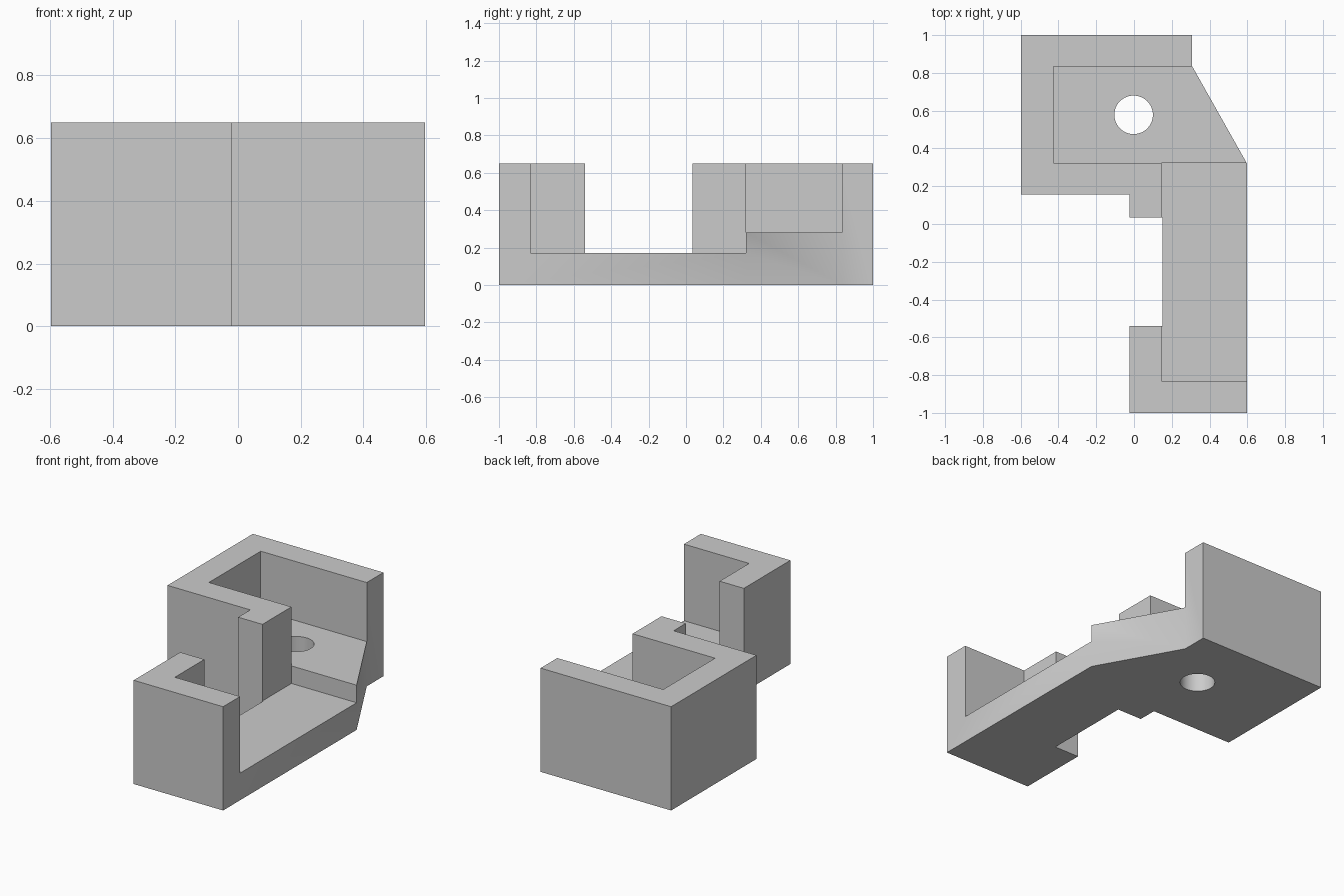
import bpy, bmesh
from mathutils import Matrix, Vector

cube = bpy.data.objects.get("Cube")
if cube:
    bpy.data.objects.remove(cube, do_unlink=True)

grey = bpy.data.materials.new("light_grey")
grey.use_nodes = True
grey.diffuse_color = (0.6, 0.6, 0.6, 1)
grey.node_tree.nodes["Principled BSDF"].inputs["Base Color"].default_value = (0.6, 0.6, 0.6, 1)

HEIGHT = 0.65


def add_object(name, bm):
    bmesh.ops.recalc_face_normals(bm, faces=bm.faces)
    mesh = bpy.data.meshes.new(name)
    bm.to_mesh(mesh)
    bm.free()
    mesh.materials.append(grey)
    obj = bpy.data.objects.new(name, mesh)
    bpy.context.collection.objects.link(obj)
    return obj


def prism(name, outline, z0, z1):
    bm = bmesh.new()
    face = bm.faces.new([bm.verts.new((x, y, z0)) for x, y in outline])
    new = bmesh.ops.extrude_face_region(bm, geom=[face])["geom"]
    bmesh.ops.translate(bm, vec=(0, 0, z1 - z0),
                        verts=[v for v in new if isinstance(v, bmesh.types.BMVert)])
    return add_object(name, bm)


def box(name, x0, x1, y0, y1, z0, z1):
    return prism(name, [(x0, y0), (x1, y0), (x1, y1), (x0, y1)], z0, z1)


# Solid bracket block, following the plan outline
bracket = prism("bracket_body", [
    (-0.597, 1), (0.308, 1), (0.308, 0.835), (0.597, 0.322),
    (0.597, -1), (-0.023, -1), (-0.023, -0.54), (0.15, -0.54),
    (0.15, 0.035), (-0.023, 0.035), (-0.023, 0.155), (-0.597, 0.155)], 0, HEIGHT)

# Cutters: rear pocket, lower front channel and bolt hole
bm = bmesh.new()
bmesh.ops.create_cone(bm, cap_ends=True, segments=64, radius1=0.102, radius2=0.102,
                      depth=2, matrix=Matrix.Translation(Vector((-0.002, 0.578, 0))))
cutters = [
    box("rear_pocket_cutter", -0.427, 1, 0.322, 0.835, 0.28, 1),
    box("front_channel_cutter", 0.145, 1, -0.832, 0.322, 0.17, 1),
    add_object("bolt_hole_cutter", bm),
]
for cutter in cutters:
    cutter.hide_render = True
    cutter.hide_viewport = False
    mod = bracket.modifiers.new(cutter.name, 'BOOLEAN')
    mod.operation = 'DIFFERENCE'
    mod.solver = 'EXACT'
    mod.object = cutter

# Bake the cuts, then drop the cutters
bpy.context.view_layer.update()
result = bracket.evaluated_get(bpy.context.evaluated_depsgraph_get())
bracket.data = bpy.data.meshes.new_from_object(result)
bracket.modifiers.clear()
for cutter in cutters:
    bpy.data.objects.remove(cutter, do_unlink=True)

# Smooth the hole and keep the corners sharp
bpy.ops.object.select_all(action='DESELECT')
bracket.select_set(True)
bpy.context.view_layer.objects.active = bracket
bpy.ops.object.shade_smooth_by_angle()
